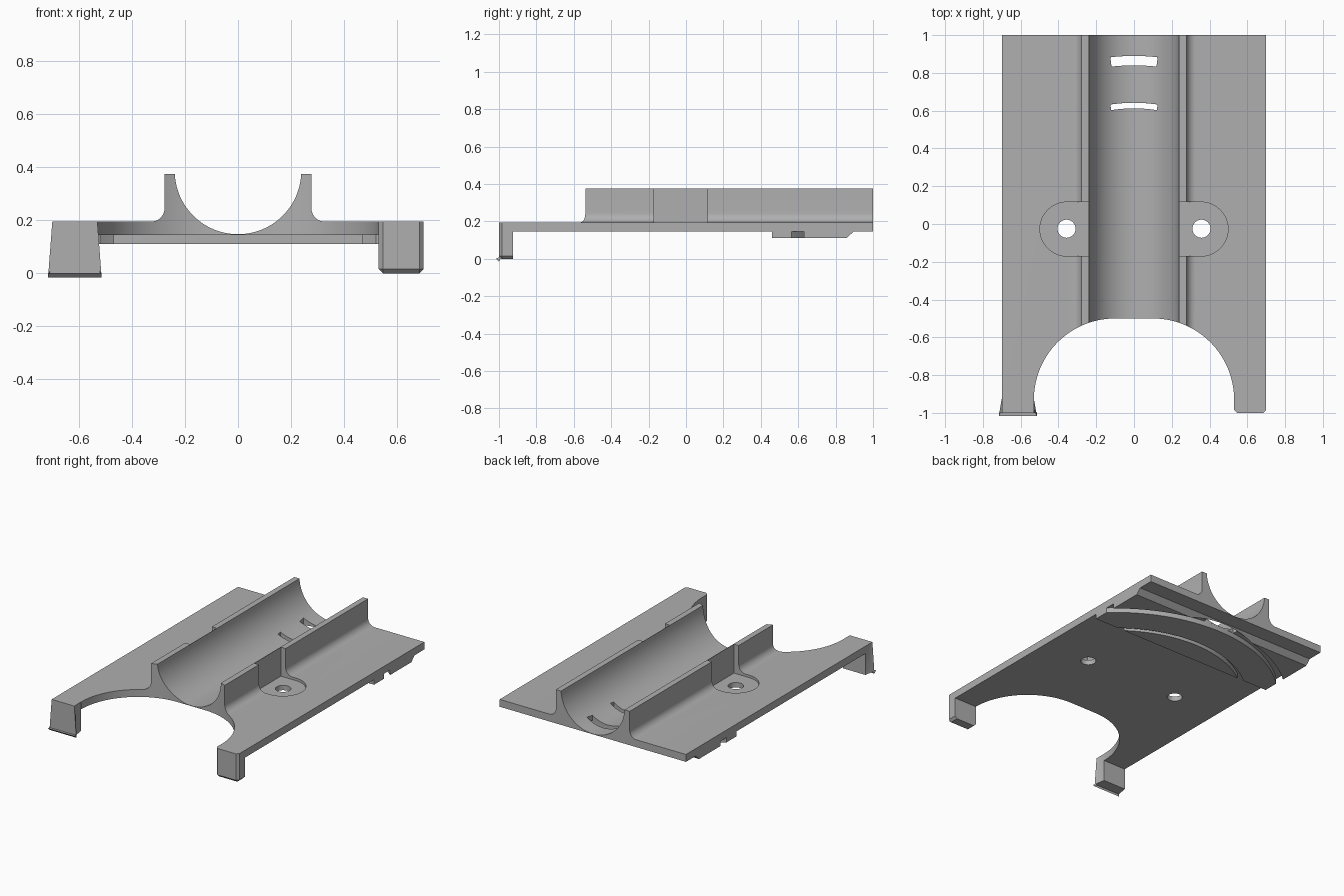
import bpy, bmesh
from math import sin, cos, pi, asin, radians

cube = bpy.data.objects.get("Cube")
if cube:
    bpy.data.objects.remove(cube, do_unlink=True)

grey = bpy.data.materials.new("plain_grey")
grey.use_nodes = True
grey.diffuse_color = (0.43, 0.43, 0.43, 1)
grey.node_tree.nodes["Principled BSDF"].inputs["Base Color"].default_value = (0.43, 0.43, 0.43, 1)


def make_object(name, bm):
    bmesh.ops.recalc_face_normals(bm, faces=bm.faces)
    mesh = bpy.data.meshes.new(name)
    bm.to_mesh(mesh)
    bm.free()
    mesh.materials.append(grey)
    obj = bpy.data.objects.new(name, mesh)
    bpy.context.collection.objects.link(obj)
    return obj


def prism(name, outline, axis, lo, hi):
    """Extrude a 2D outline along the x, y or z axis."""
    place = {"x": lambda a, b, t: (t, a, b),
             "y": lambda a, b, t: (a, t, b),
             "z": lambda a, b, t: (a, b, t)}[axis]
    bm = bmesh.new()
    ends = [[bm.verts.new(place(a, b, t)) for a, b in outline] for t in (lo, hi)]
    for loop in ends:
        bm.faces.new(loop)
    n = len(outline)
    for i in range(n):
        j = (i + 1) % n
        bm.faces.new((ends[0][i], ends[0][j], ends[1][j], ends[1][i]))
    return make_object(name, bm)


def arc(cx, cy, r, start, end, steps=24):
    return [(cx + r * cos(start + (end - start) * i / steps),
             cy + r * sin(start + (end - start) * i / steps)) for i in range(steps + 1)]


def mirrored(half):
    """Close a half outline across the centre line."""
    return half + [(-a, b) for a, b in reversed(half) if abs(a) > 1e-5]


def cut(target, cutters):
    for c in cutters:
        c.hide_render = True
        mod = target.modifiers.new("cut", "BOOLEAN")
        mod.operation = "DIFFERENCE"
        mod.solver = "EXACT"
        mod.object = c
        bpy.context.view_layer.objects.active = target
        bpy.ops.object.modifier_apply(modifier=mod.name)
    for c in cutters:
        bpy.data.objects.remove(c, do_unlink=True)


def ring_sector(name, r_in, r_out, half_angle, lo, hi):
    cy = -0.19
    outline = (arc(0, cy, r_out, pi / 2 - half_angle, pi / 2 + half_angle, 40)
               + arc(0, cy, r_in, pi / 2 + half_angle, pi / 2 - half_angle, 40))
    return prism(name, outline, "z", lo, hi)


# Plate with the round trough, its side walls and fillets
TOP, UNDER, RIM = 0.195, 0.145, 0.375
trough_r, trough_z = 0.2385, 0.386
rim_angle = asin((RIM - trough_z) / trough_r)
half = arc(0, trough_z, trough_r, -pi / 2, rim_angle, 32)
half += [(0.277, RIM)]
half += arc(0.327, TOP + 0.05, 0.05, pi, 1.5 * pi, 10)
half += [(0.7, TOP), (0.7, UNDER)]
body = prism("trough_plate", mirrored(half), "y", -0.925, 1.0)

# Front arch, screw recesses, screw holes and tie slots
arch = [(0.53, -1.2)] + arc(0.1, -0.93, 0.43, 0, pi / 2, 32)
cutters = [prism("arch_cutter", mirrored(arch), "z", -0.1, 0.6)]
for s in (1, -1):
    recess = [(0.241, -0.17)] + arc(0.355, -0.027, 0.143, -pi / 2, pi / 2, 32) + [(0.241, 0.116)]
    hole = arc(0.357, -0.025, 0.048, 0, 2 * pi, 32)[:-1]
    for name, outline, lo in (("recess", recess, 0.178), ("hole", hole, 0.05)):
        cutters.append(prism(name + "_cutter", [(s * a, b) for a, b in outline], "z", lo, 0.6))
grooves = ((0.802, 0.832), (1.03, 1.08))
for r_in, r_out in grooves:
    cutters.append(ring_sector("slot_cutter", r_in, r_out, asin(0.125 / r_out), 0.05, 0.3))
cut(body, cutters)

# Raised pad underneath, with two concentric tie grooves
pad = prism("underside_pad", [(0.46, UNDER), (0.46, 0.111), (0.86, 0.111), (0.895, UNDER)],
            "x", -0.7, 0.7)
cut(pad, [ring_sector("groove_cutter", a, b, radians(55), 0.05, 0.2) for a, b in grooves])

# Feet at the front corners, chamfered on the front and bottom
parts = [body, pad]
for s, side in ((1, "left"), (-1, "right")):
    bm = bmesh.new()
    bmesh.ops.create_cube(bm, size=1)
    for v in bm.verts:
        v.co = (s * (0.615 + v.co.x * 0.17), -0.9625 + v.co.y * 0.075, TOP / 2 + v.co.z * TOP)
    chamfer = []
    for e in bm.edges:
        a, b = e.verts
        front = a.co.y < -0.99 and b.co.y < -0.99
        low = a.co.z < 0.01 and b.co.z < 0.01
        high = a.co.z > 0.1 and b.co.z > 0.1
        along_y = abs(a.co.y - b.co.y) > 0.01
        if (front and not high) or (low and along_y):
            chamfer.append(e)
    bmesh.ops.bevel(bm, geom=chamfer, offset=0.016, segments=1, affect="EDGES")
    parts.append(make_object(side + "_front_foot", bm))

# Smooth curves, sharp edges
bpy.ops.object.select_all(action="DESELECT")
for obj in parts:
    obj.select_set(True)
bpy.context.view_layer.objects.active = body
bpy.ops.object.shade_smooth_by_angle(angle=radians(25))
